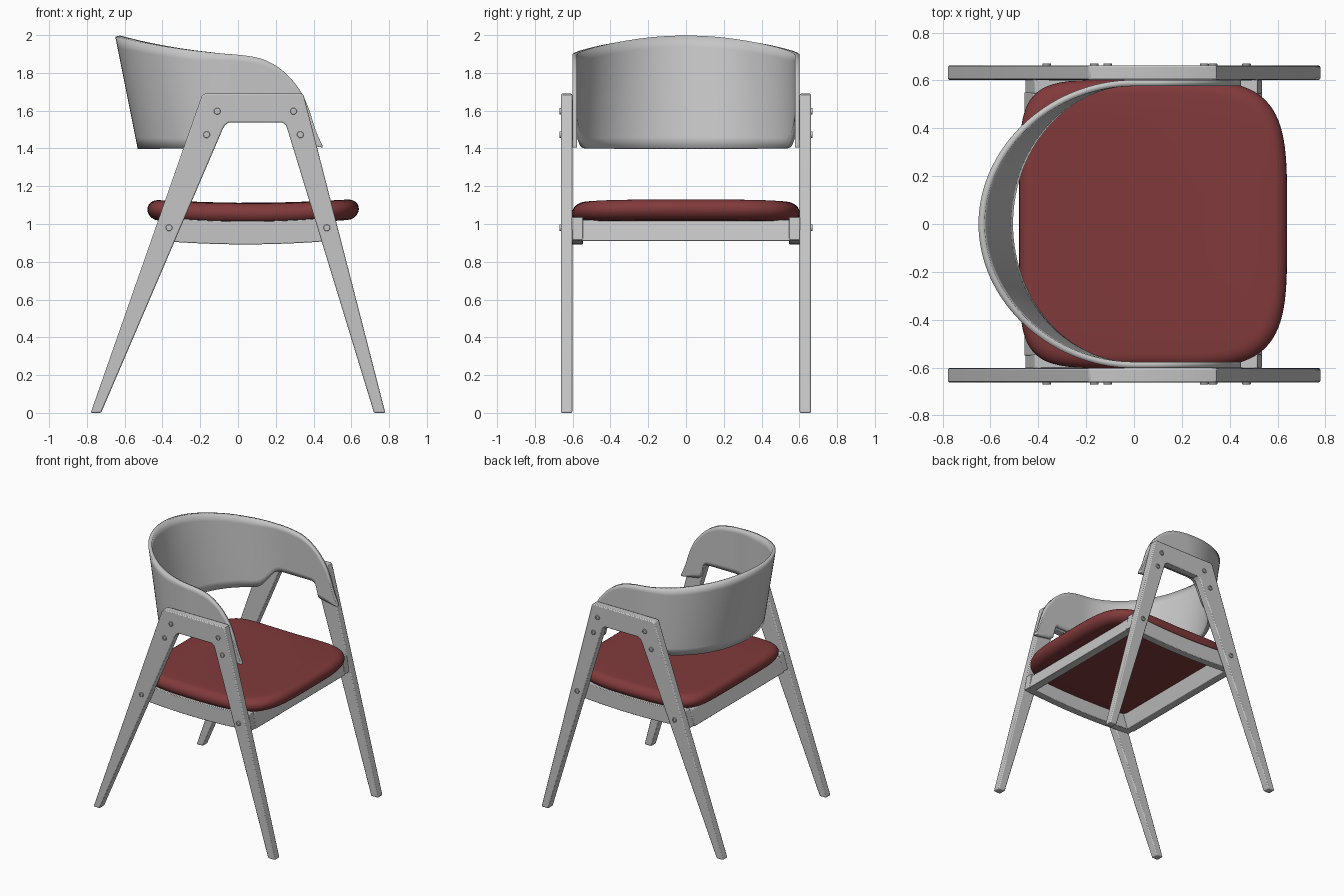
import bpy, bmesh, math

if "Cube" in bpy.data.objects:
    bpy.data.objects.remove(bpy.data.objects["Cube"])


def material(name, rgb):
    m = bpy.data.materials.new(name)
    m.diffuse_color = (*rgb, 1)
    m.use_nodes = True
    m.node_tree.nodes["Principled BSDF"].inputs["Base Color"].default_value = m.diffuse_color
    return m


GREY = material("light grey wood", (0.56, 0.56, 0.56))
RED = material("dark red fabric", (0.22, 0.042, 0.044))


def finish(name, bm, mat, bevel=0, solid=0):
    bmesh.ops.recalc_face_normals(bm, faces=bm.faces[:])
    me = bpy.data.meshes.new(name)
    bm.to_mesh(me)
    bm.free()
    me.materials.append(mat)
    ob = bpy.data.objects.new(name, me)
    bpy.context.collection.objects.link(ob)
    if solid:
        s = ob.modifiers.new("thickness", 'SOLIDIFY')
        s.thickness, s.offset = solid, 0
        s.use_even_offset = True
    if bevel:
        b = ob.modifiers.new("soft edges", 'BEVEL')
        b.width, b.segments, b.limit_method = bevel, 2, 'ANGLE'
        b.angle_limit = math.radians(40)
    bpy.ops.object.select_all(action='DESELECT')
    ob.select_set(True)
    bpy.context.view_layer.objects.active = ob
    bpy.ops.object.shade_smooth_by_angle(angle=math.radians(35))
    return ob


def prism(name, pts, y0, y1, mat, bevel=0):
    """Extrude an x-z outline along y."""
    bm = bmesh.new()
    a = [bm.verts.new((x, y0, z)) for x, z in pts]
    b = [bm.verts.new((x, y1, z)) for x, z in pts]
    bm.faces.new(a)
    bm.faces.new(b[::-1])
    n = len(pts)
    for i in range(n):
        j = (i + 1) % n
        bm.faces.new((a[i], b[i], b[j], a[j]))
    return finish(name, bm, mat, bevel)


def curve(pts, x, smooth=True):
    """Interpolate z over x through a few points."""
    if x <= pts[0][0]:
        return pts[0][1]
    if x >= pts[-1][0]:
        return pts[-1][1]

    def slope(k):
        p, q = pts[max(k - 1, 0)], pts[min(k + 1, len(pts) - 1)]
        return (q[1] - p[1]) / (q[0] - p[0])
    for k in range(len(pts) - 1):
        (xa, za), (xb, zb) = pts[k], pts[k + 1]
        if x <= xb:
            h, t = xb - xa, (x - xa) / (xb - xa)
            if not smooth:
                return za + (zb - za) * t
            return ((2*t**3 - 3*t*t + 1) * za + (t**3 - 2*t*t + t) * h * slope(k)
                    + (3*t*t - 2*t**3) * zb + (t**3 - t*t) * h * slope(k + 1))


# Side frames, side rails and bolts, mirrored in y
frame = [(-0.78, 0), (-0.193, 1.675), (-0.186, 1.686), (-0.172, 1.69), (0.335, 1.69),
         (0.345, 1.684), (0.35, 1.672), (0.78, 0), (0.72, 0), (0.262, 1.5),
         (0.254, 1.522), (0.235, 1.537), (-0.05, 1.537), (-0.07, 1.522), (-0.082, 1.5),
         (-0.725, 0)]
bolts = [(-0.11, 1.597), (-0.166, 1.473), (0.294, 1.597), (0.33, 1.473),
         (-0.365, 0.98), (0.47, 0.98)]
xs = [i / 14 for i in range(15)]
rail = [(-0.455 + 0.99 * t, 0.892 + 0.09 * (t - 0.5) ** 2) for t in xs]
rail += [(0.515 - 0.93 * t, 1.015 + 0.09 * (t - 0.5) ** 2) for t in xs]
for side, s in (("right", -1), ("left", 1)):
    prism(f"{side}_leg_frame", frame, s * 0.602, s * 0.662, GREY, 0.007)
    prism(f"{side}_seat_rail", rail, s * 0.545, s * 0.603, GREY, 0.004)
    for k, (bx, bz) in enumerate(bolts):
        bm = bmesh.new()
        prof = [(0.018, 0.655), (0.018, 0.669), (0.016, 0.671), (0.009, 0.671), (0.009, 0.665)]
        rings = []
        for r, y in prof:
            rings.append([bm.verts.new((bx + r * math.cos(i * math.pi / 6), s * y,
                                        bz + r * math.sin(i * math.pi / 6))) for i in range(12)])
        for p, q in zip(rings, rings[1:]):
            for i in range(12):
                j = (i + 1) % 12
                bm.faces.new((p[i], p[j], q[j], q[i]))
        bm.faces.new(rings[0])
        bm.faces.new(rings[-1])
        finish(f"{side}_bolt_{k + 1}", bm, GREY)

# Cross rails under the front and back of the seat
prism("front_rail", [(0.472, 0.91), (0.536, 0.91), (0.51, 1.022), (0.446, 1.022)],
      -0.55, 0.55, GREY, 0.004)
prism("back_rail", [(-0.395, 0.91), (-0.459, 0.91), (-0.42, 1.022), (-0.356, 1.022)],
      -0.55, 0.55, GREY, 0.004)

# Seat cushion: rounded outline, padded edge, gentle dip from front to back
bm = bmesh.new()
N, H = 96, 0.054
profile = [(0.3, -H), (0.15, -H)]
profile += [(0.06 * (1 - math.cos(a)), H * math.sin(a))
            for a in [math.radians(-90 + 15 * i) for i in range(13)]]
profile += [(0.15, H + 0.002), (0.3, H + 0.003), (0.45, H + 0.003)]
rings = []
for inset, dz in profile:
    ring = []
    for i in range(N):
        a = 2 * math.pi * i / N
        c, s = math.cos(a), math.sin(a)
        n = 4.2 if c > 0 else 6
        e = 2 / n
        x = 0.08 + math.copysign(abs(c) ** e, c) * (0.56 - inset)
        y = math.copysign(abs(s) ** e, s) * (0.603 - inset)
        z = 1.055 + 0.075 * (x - 0.06) ** 2 + dz
        ring.append(bm.verts.new((x, y, z)))
    rings.append(ring)
for p, q in zip(rings, rings[1:]):
    for i in range(N):
        j = (i + 1) % N
        bm.faces.new((p[i], p[j], q[j], q[i]))
bm.faces.new(rings[0])
bm.faces.new(rings[-1])
finish("seat_cushion", bm, RED)

# Wrap-around backrest with arms: bent sheet leaning backwards
top = [(-0.65, 1.998), (-0.5, 1.963), (-0.3, 1.928), (-0.1, 1.904), (0.05, 1.89),
       (0.15, 1.865), (0.25, 1.80), (0.33, 1.705), (0.375, 1.61), (0.41, 1.5), (0.447, 1.415)]
low = [(-0.22, 1.4), (-0.18, 1.42), (-0.09, 1.535), (-0.05, 1.55), (0.235, 1.55),
       (0.26, 1.535), (0.287, 1.432), (0.447, 1.405)]
cols = [("arc", math.radians(3 * i)) for i in range(30)]
cols += [("arm", x * 0.447 / 36) for x in range(37)]


def place(kind, u, z):
    if kind == "arm":
        return u, 0.589
    return -(0.518 + 0.2 * (z - 1.4)) * math.cos(u), 0.589 * math.sin(u)


def edge(kind, u, pts, smooth):
    z = 1.7
    for _ in range(12):
        z = curve(pts, place(kind, u, z)[0], smooth)
    return z


bm = bmesh.new()
R = 10
grid = []
for s, kind, u in ([(-1, *c) for c in cols[:0:-1]] + [(1, *c) for c in cols]):
    z0, z1 = edge(kind, u, low, False), edge(kind, u, top, True)
    line = []
    for r in range(R + 1):
        z = z0 + (z1 - z0) * r / R
        x, y = place(kind, u, z)
        line.append(bm.verts.new((x, s * y, z)))
    grid.append(line)
for p, q in zip(grid, grid[1:]):
    for r in range(R):
        bm.faces.new((p[r], q[r], q[r + 1], p[r + 1]))
finish("backrest", bm, GREY, solid=0.026)
